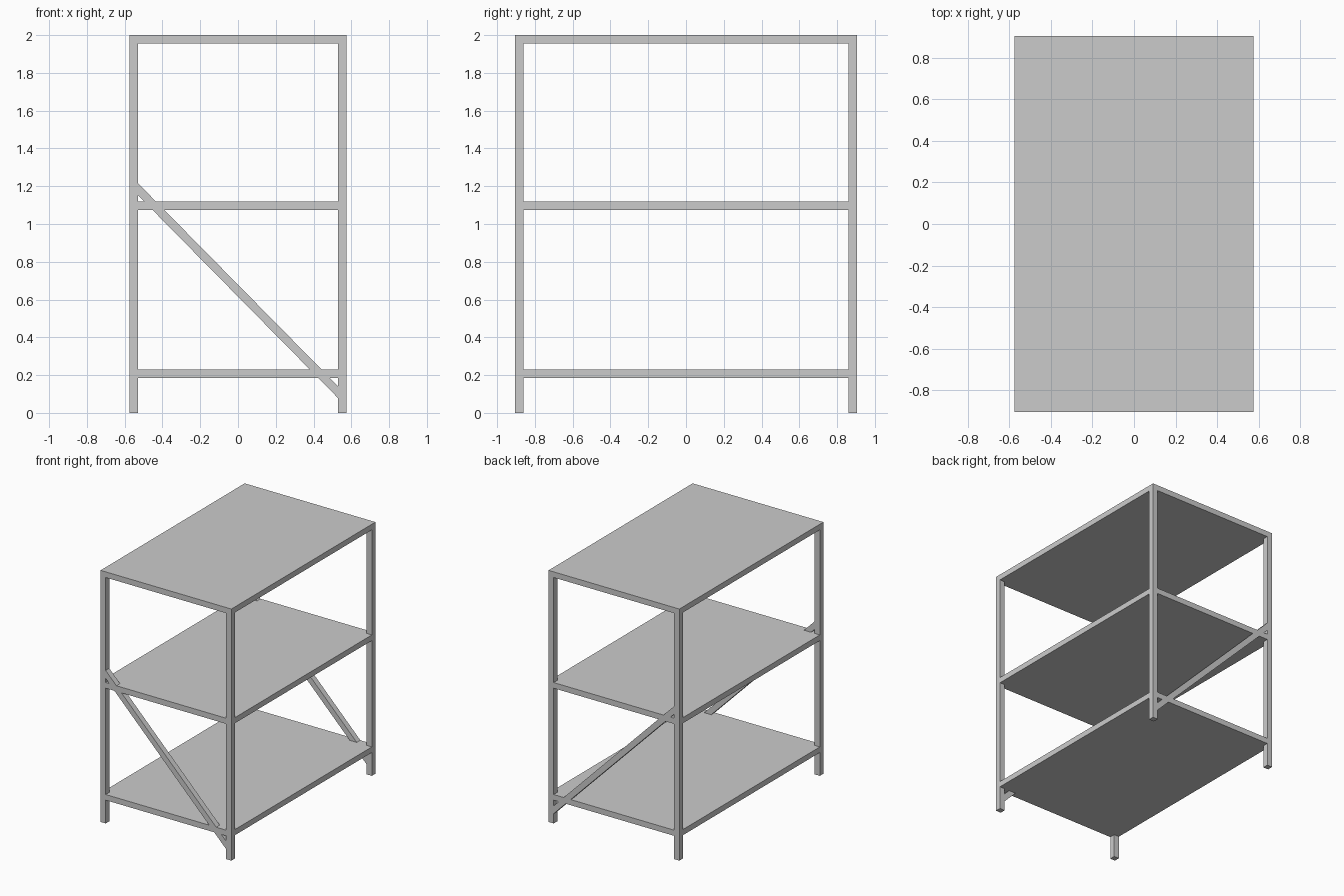
import bpy, bmesh

if "Cube" in bpy.data.objects:
    bpy.data.objects.remove(bpy.data.objects["Cube"])

W, D, H, T = 0.575, 0.905, 2.0, 0.045   # half width, half depth, height, bar thickness


def make_object(name, bm):
    bmesh.ops.recalc_face_normals(bm, faces=bm.faces)
    mesh = bpy.data.meshes.new(name)
    bm.to_mesh(mesh)
    bm.free()
    obj = bpy.data.objects.new(name, mesh)
    bpy.context.collection.objects.link(obj)
    return obj


def box(name, lo, hi):
    bm = bmesh.new()
    bmesh.ops.create_cube(bm, size=1)
    for v in bm.verts:
        for i in range(3):
            v.co[i] = hi[i] if v.co[i] > 0 else lo[i]
    return make_object(name, bm)


def prism_y(name, profile, y0, y1):
    bm = bmesh.new()
    face = bm.faces.new([bm.verts.new((x, y0, z)) for x, z in profile])
    ext = bmesh.ops.extrude_face_region(bm, geom=[face])
    for v in ext["geom"]:
        if isinstance(v, bmesh.types.BMVert):
            v.co.y = y1
    return make_object(name, bm)


# Corner posts, square section
for sx, side in ((-1, "left"), (1, "right")):
    for sy, end in ((-1, "front"), (1, "back")):
        xs = sorted((sx * W, sx * (W - T)))
        ys = sorted((sy * D, sy * (D - T)))
        box(f"{end}_{side}_post", (xs[0], ys[0], 0), (xs[1], ys[1], H))

# Solid shelves, flush with the posts
for name, top in (("bottom_shelf", 0.23), ("middle_shelf", 1.12), ("top_shelf", H)):
    box(name, (-W, -D, top - T), (W, D, top))

# Diagonal braces between the posts, front and back
x = W - T
brace = [(-x, 1.153), (-x, 1.216), (x, 0.141), (x, 0.078)]
for name, sy in (("front_brace", -1), ("back_brace", 1)):
    prism_y(name, brace, sy * D, sy * (D - T))
